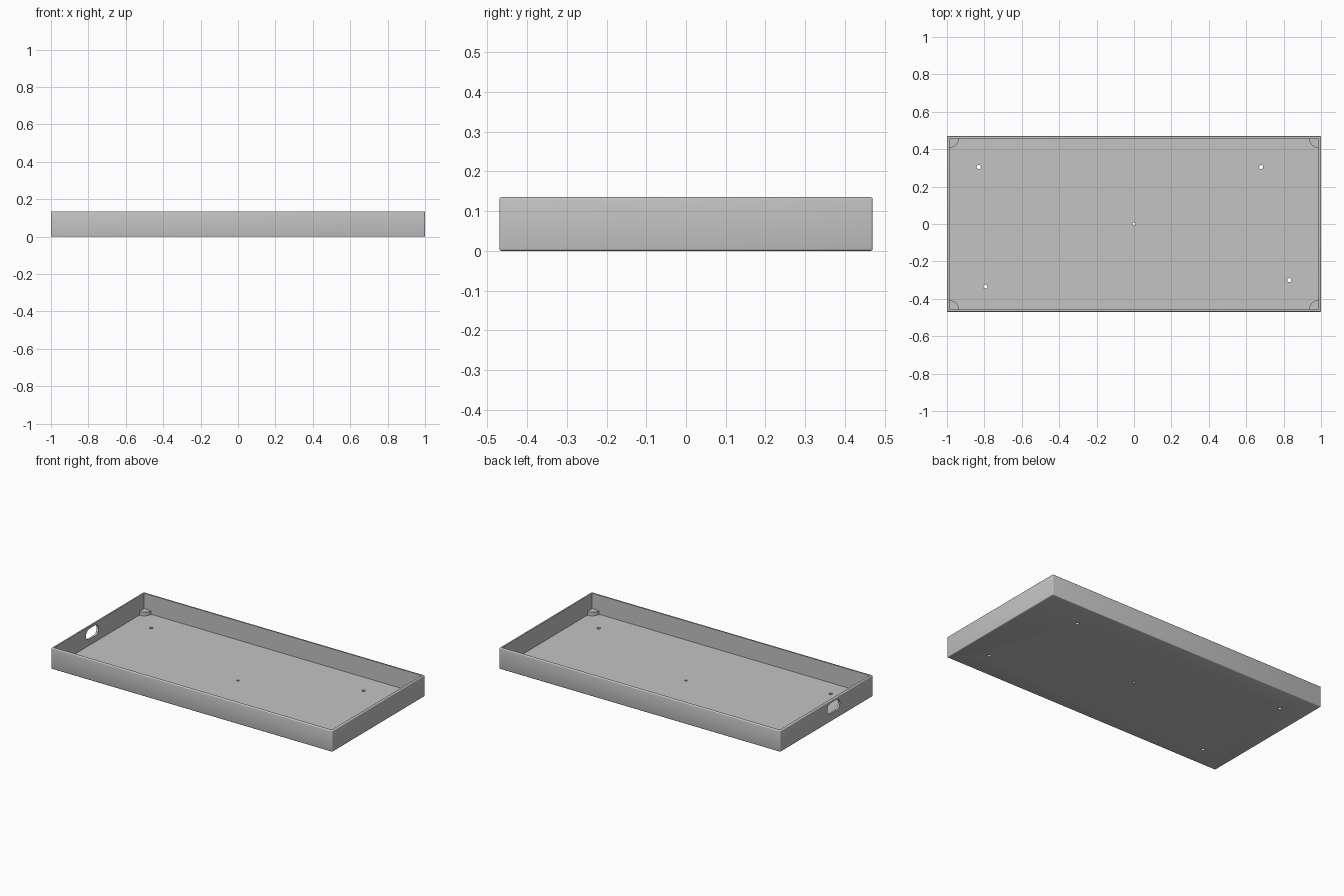
import bpy
from math import pi, radians

old = bpy.data.objects.get("Cube")
if old:
    bpy.data.objects.remove(old, do_unlink=True)

LENGTH, WIDTH, HEIGHT = 2.0, 0.94, 0.135
WALL = 0.013

grey = bpy.data.materials.new("plain grey")
grey.use_nodes = True
colour = (0.55, 0.55, 0.55, 1)
grey.diffuse_color = colour
grey.node_tree.nodes["Principled BSDF"].inputs["Base Color"].default_value = colour


def box(name, size, centre):
    bpy.ops.mesh.primitive_cube_add(size=1, location=centre)
    ob = bpy.context.object
    ob.name = name
    ob.scale = size
    bpy.ops.object.transform_apply(location=True, rotation=False, scale=True)
    ob.data.materials.append(grey)
    return ob


def cylinder(name, radius, depth, centre, turn=(0, 0, 0), sides=32):
    bpy.ops.mesh.primitive_cylinder_add(vertices=sides, radius=radius, depth=depth,
                                        location=centre, rotation=turn)
    ob = bpy.context.object
    ob.name = name
    ob.data.materials.append(grey)
    return ob


def combine(target, tool, operation="DIFFERENCE"):
    mod = target.modifiers.new(operation, "BOOLEAN")
    mod.operation = operation
    mod.solver = "EXACT"
    mod.object = tool
    bpy.context.view_layer.objects.active = target
    bpy.ops.object.modifier_apply(modifier=mod.name)
    bpy.data.objects.remove(tool, do_unlink=True)


# Tray body with softened outer edges
tray = box("tray", (LENGTH, WIDTH, HEIGHT), (0, 0, HEIGHT / 2))
bevel = tray.modifiers.new("soft edges", "BEVEL")
bevel.width = 0.005
bevel.segments = 3
bpy.ops.object.modifier_apply(modifier=bevel.name)

# Open inside
combine(tray, box("inside_cutter", (LENGTH - 2 * WALL, WIDTH - 2 * WALL, HEIGHT),
                  (0, 0, WALL + HEIGHT / 2)))

# Drain holes in the floor
for x, y, r in [(-0.83, 0.305, 0.011), (0.68, 0.305, 0.011), (0, 0, 0.008),
                (-0.795, -0.335, 0.011), (0.83, -0.3, 0.011)]:
    combine(tray, cylinder("drain_cutter", r, 0.1, (x, y, 0), sides=24))

# Slot with round ends through one short wall
slot_y, slot_z, slot_r, slot_half = -0.07, 0.085, 0.034, 0.03
slot = box("slot_cutter", (0.1, 2 * slot_half, 2 * slot_r), (-1, slot_y, slot_z))
for side in (-1, 1):
    end = cylinder("slot_end", slot_r, 0.1, (-1, slot_y + side * slot_half, slot_z),
                   (0, pi / 2, 0))
    combine(slot, end, "UNION")
combine(tray, slot)

# Quarter-round pads in the four inside corners
for sx, side in ((-1, "right"), (1, "left")):
    for sy, end in ((-1, "front"), (1, "back")):
        cx, cy = sx * (LENGTH / 2 - WALL), sy * (WIDTH / 2 - WALL)
        pad = cylinder(f"{end}_{side}_corner_pad", 0.05, 0.024, (cx, cy, WALL + 0.012), sides=48)
        keep = box("pad_keeper", (0.2, 0.2, 0.2),
                   (cx - sx * 0.096, cy - sy * 0.096, 0))
        combine(pad, keep, "INTERSECT")

# Smooth shading with crisp corners
bpy.ops.object.select_all(action="DESELECT")
for ob in bpy.context.scene.objects:
    if ob.type == "MESH" and (ob == tray or "corner_pad" in ob.name):
        ob.select_set(True)
bpy.context.view_layer.objects.active = tray
bpy.ops.object.shade_smooth_by_angle(angle=radians(35))
